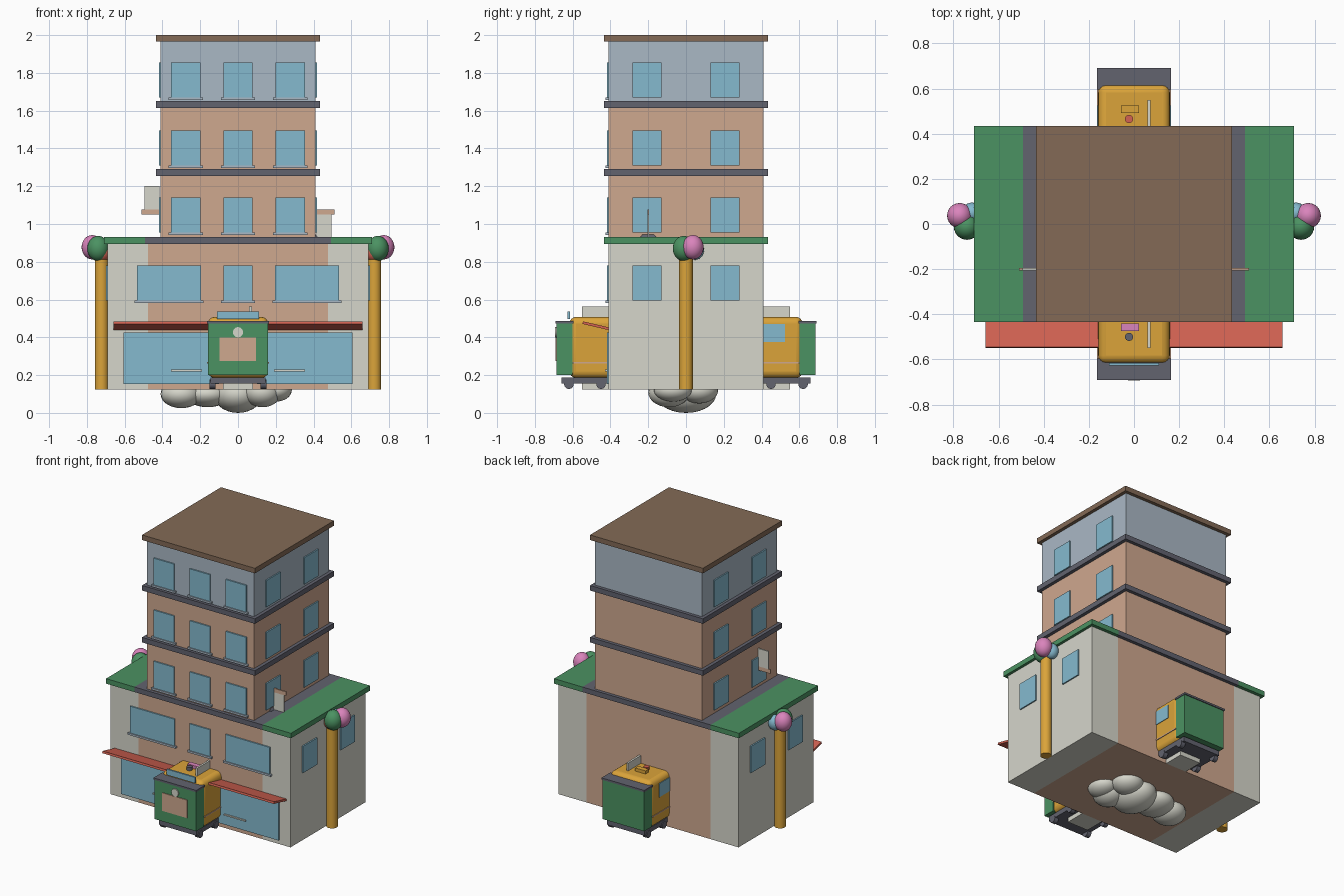
import bpy
from mathutils import Vector

cube = bpy.data.objects.get("Cube")
if cube:
    bpy.data.objects.remove(cube, do_unlink=True)


def srgb(value):
    value /= 255
    return value / 12.92 if value < 0.04 else ((value + 0.055) / 1.055) ** 2.4


def material(name, red, green, blue):
    mat = bpy.data.materials.new(name)
    colour = (srgb(red), srgb(green), srgb(blue), 1)
    mat.diffuse_color = colour
    mat.use_nodes = True
    shader = next(n for n in mat.node_tree.nodes if n.type == "BSDF_PRINCIPLED")
    shader.inputs["Base Color"].default_value = colour
    shader.inputs["Roughness"].default_value = 0.8
    return mat


peach = material("peach wall", 207, 168, 143)
cream = material("cream wall", 214, 214, 203)
slate = material("pale slate", 170, 184, 197)
glass = material("window blue", 133, 186, 207)
brown = material("roof brown", 131, 106, 86)
charcoal = material("charcoal", 98, 99, 111)
green = material("green", 75, 146, 98)
red = material("awning red", 210, 98, 82)
ochre = material("ochre", 219, 164, 58)
pink = material("pink", 218, 132, 188)


def finish(obj, name, mat):
    obj.name = name
    obj.data.name = name
    obj.data.materials.append(mat)
    return obj


def box(name, mat, x, y, z, bevel=0):
    """Box from (min, max) ranges on each axis."""
    ranges = (x, y, z)
    bpy.ops.mesh.primitive_cube_add(size=1, location=[sum(r) / 2 for r in ranges])
    obj = finish(bpy.context.object, name, mat)
    size = Vector([r[1] - r[0] for r in ranges])
    for vertex in obj.data.vertices:
        vertex.co *= 1
        vertex.co = Vector([c * s for c, s in zip(vertex.co, size)])
    if bevel:
        mod = obj.modifiers.new("rounded edges", "BEVEL")
        mod.width, mod.segments = bevel, 4
        bpy.ops.object.shade_smooth_by_angle()
    return obj


def around(centre, half):
    return (centre - half, centre + half)


def span(side, near, far):
    """Range mirrored to the given side of the origin."""
    return tuple(sorted((side * near, side * far)))


def cylinder(name, mat, radius, depth, location, axis="Z"):
    turn = {"X": (0, 1.5708, 0), "Y": (1.5708, 0, 0), "Z": (0, 0, 0)}[axis]
    bpy.ops.mesh.primitive_cylinder_add(vertices=24, radius=radius, depth=depth,
                                        location=location, rotation=turn)
    bpy.ops.object.shade_smooth_by_angle()
    return finish(bpy.context.object, name, mat)


def ball(name, mat, location, scale):
    bpy.ops.mesh.primitive_uv_sphere_add(segments=24, ring_count=14, radius=1,
                                         location=location, scale=scale)
    bpy.ops.object.shade_smooth()
    return finish(bpy.context.object, name, mat)


GROUND, LEDGE, WALL, WING, EAVE = 0.125, 0.895, 0.41, 0.69, 0.433
SIDES = ((1, "left"), (-1, "right"))
depth = around(0, WALL)
slab = around(0, EAVE)

# Ground storey: peach core with cream wings and a coloured ledge
box("ground_core", peach, around(0, 0.476), depth, (GROUND, LEDGE))
box("ledge_middle", charcoal, around(0, 0.492), slab, (LEDGE, 0.93))
for side, label in SIDES:
    box(label + "_wing", cream, span(side, 0.476, WING), depth, (GROUND, LEDGE))
    box(label + "_wing_roof", green, span(side, 0.492, 0.709), slab, (LEDGE, 0.93))

# Tower storeys, bands and roof
FLOORS = ((0.93, peach), (1.29, peach), (1.645, slate))
for level, (bottom, mat) in enumerate(FLOORS):
    top = bottom + 0.325
    box(f"tower_floor_{level}", mat, depth, depth, (bottom, top))
    if level < 2:
        box(f"floor_band_{level}", charcoal, slab, slab, (top, top + 0.035))
box("roof", brown, slab, slab, (1.965, 2))

# Windows: front ones have sills, side ones are plain
for level, sill in enumerate((0.595, 0.955, 1.31, 1.67)):
    tall = (sill, sill + 0.185)
    for centre in (-0.277, 0, 0.277):
        half = 0.078
        if level == 0 and centre:
            centre, half = centre * 1.32, 0.17
        box("front_window", glass, around(centre, half), (-WALL - 0.009, -WALL), tall)
        box("window_sill", slate, around(centre, half + 0.013),
            (-WALL - 0.016, -WALL), (sill - 0.013, sill))
    face = WALL if level else WING
    for side, label in SIDES:
        for centre in (-0.207, 0.207):
            box(label + "_window", glass, span(side, face, face + 0.009),
                around(centre, 0.077), tall)

# Shop front with handles and a sloping awning
for side, label in SIDES:
    box(label + "_shop_window", glass, span(side, 0.1, 0.605),
        (-WALL - 0.009, -WALL), (0.153, 0.425))
    box(label + "_handle", cream, span(side, 0.19, 0.355),
        (-WALL - 0.018, -WALL), (0.22, 0.229))
awning = box("awning", red, around(0, 0.658), around(-0.475, 0.074), around(0.461, 0.007))
awning.rotation_euler.x = -0.23

# Columns topped with clusters of balls
for side, label in SIDES:
    cylinder(label + "_column", ochre, 0.036, 0.71, (side * 0.722, 0, 0.48))
    for name, mat, x, y, z, radius in (
            ("pink", pink, 0.772, 0.037, 0.877, 0.056),
            ("green", green, 0.74, -0.012, 0.87, 0.058),
            ("blue", glass, 0.718, 0.05, 0.862, 0.045),
            ("red", red, 0.716, -0.01, 0.85, 0.042)):
        ball(f"{label}_{name}_ball", mat, (side * x, y, z), (radius, radius, radius * 1.15))

# Small shelves and signs on the tower sides
thin = around(-0.2, 0.005)
for side, label in SIDES:
    box(label + "_shelf", peach, span(side, WALL, 0.51), thin, (1.05, 1.077))
    height = (0.93, 1.05) if side > 0 else (1.077, 1.2)
    box(label + "_sign", cream, span(side, 0.415, 0.495), thin, height)
bpy.ops.mesh.primitive_cone_add(vertices=4, radius1=0.06, radius2=0.025, depth=0.03,
                                location=(WALL - 0.03, -0.2, 0.945), rotation=(0, 0, 0.7854))
finish(bpy.context.object, "sign_foot", charcoal)

# Tram running through the building
box("tram_body", ochre, around(0, 0.159), around(0, 0.617), (0.185, 0.508), 0.035)
for side, label in ((-1, "front"), (1, "rear")):
    box(f"tram_{label}_end", green, around(0, 0.16), span(side, 0.6, 0.686), (0.2, 0.474))
    box(f"tram_{label}_cap", charcoal, around(0, 0.164), span(side, 0.595, 0.692),
        (0.474, 0.487))
    box(f"tram_{label}_bumper", charcoal, around(0, 0.145), span(side, WALL, 0.66),
        (0.155, 0.188))
    box(f"tram_{label}_bogie", cream, around(0, 0.08), span(side, WALL, 0.55),
        (GROUND, 0.155))
    box(f"tram_{label}_fin", cream, around(0.066, 0.007), span(side, WALL, 0.55),
        (0.5, 0.562))
    for x in (-0.135, 0.135):
        for y in (0.45, 0.62):
            cylinder(f"tram_{label}_wheel", charcoal, 0.025, 0.03,
                     (x, side * y, 0.152), "X")
        box(f"tram_{label}_stripe", peach, around(x * 1.18, 0.004),
            span(side, WALL, 0.6), (0.262, 0.27))
    hatch = pink if side < 0 else ochre
    knob = charcoal if side < 0 else red
    offset = 0.457 if side < 0 else 0.508
    box(f"tram_{label}_hatch", hatch, (-0.057, 0.022), around(side * offset, 0.017),
        (0.5, 0.53))
    cylinder(f"tram_{label}_knob", knob, 0.018, 0.03,
             (-0.022, side * (0.5 if side < 0 else 0.465), 0.515))
for side, label in SIDES:
    box(f"tram_{label}_window", glass, span(side, 0.158, 0.163), (WALL, 0.525), (0.375, 0.47))

# Painted details on the tram's front
box("tram_front_panel", peach, (-0.098, 0.094), (-0.691, -0.686), (0.275, 0.4))
cylinder("tram_headlamp", cream, 0.027, 0.008, (0, -0.689, 0.427), "Y")
box("tram_front_board", glass, around(0, 0.11), (-0.627, -0.615), (0.497, 0.537))

# Lumpy cloud under the floor
for x, y, z, width, length, height in (
        (-0.3, -0.02, 0.1, 0.11, 0.11, 0.075),
        (-0.16, 0.01, 0.1, 0.12, 0.13, 0.07),
        (0, 0, 0.1, 0.13, 0.16, 0.1),
        (0.11, 0.07, 0.12, 0.1, 0.1, 0.07),
        (0.13, -0.09, 0.11, 0.1, 0.11, 0.08),
        (0.2, -0.07, 0.12, 0.085, 0.1, 0.06)):
    ball("cloud_lump", cream, (x, y, z), (width, length, height))
